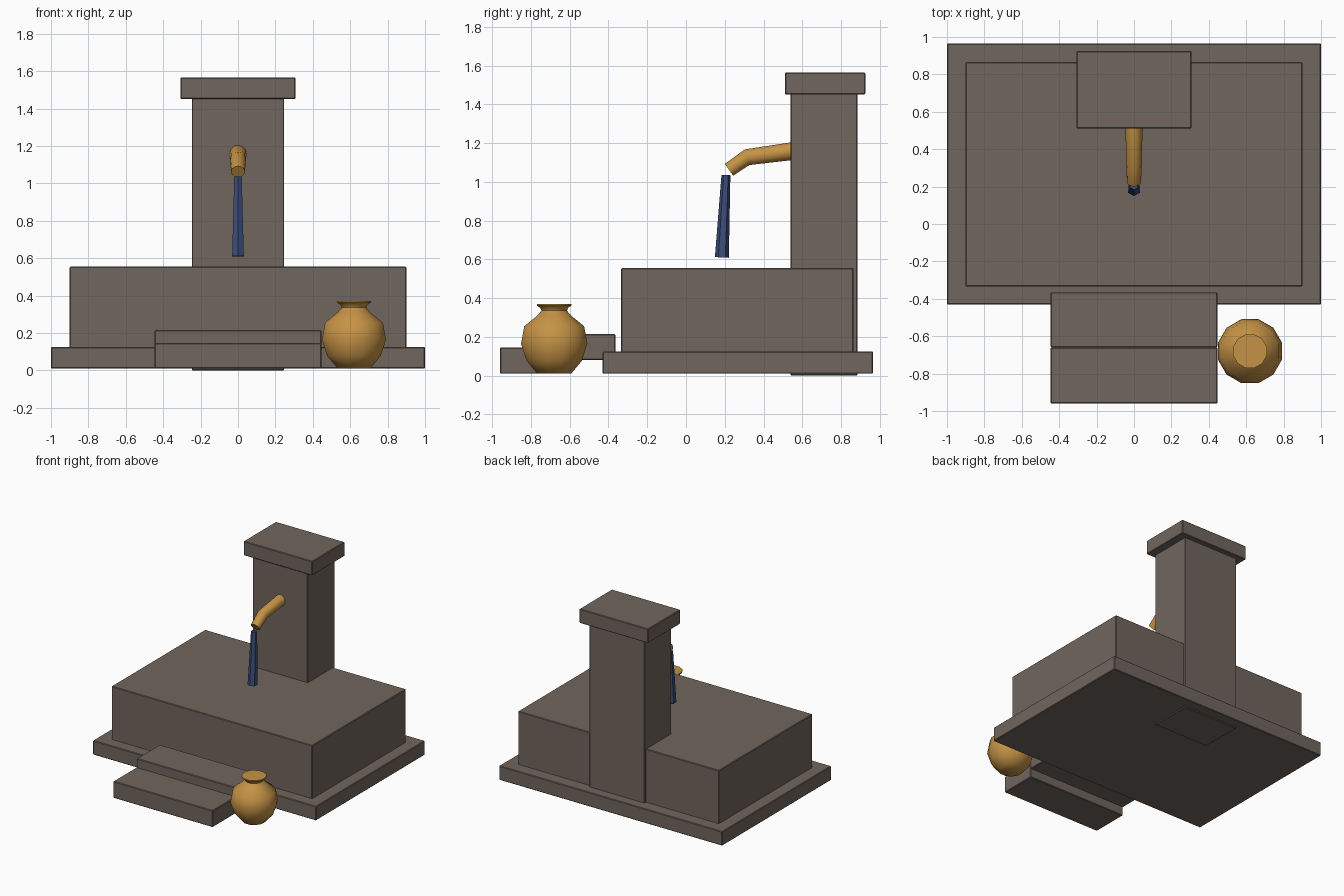
import bpy, math
from mathutils import Vector

if "Cube" in bpy.data.objects:
    bpy.data.objects.remove(bpy.data.objects["Cube"])


def material(name, rgb):
    m = bpy.data.materials.new(name)
    m.diffuse_color = (*rgb, 1)
    m.use_nodes = True
    m.node_tree.nodes["Principled BSDF"].inputs["Base Color"].default_value = m.diffuse_color
    return m


STONE = material("warm grey stone", (0.165, 0.132, 0.110))
BRASS = material("golden ochre", (0.56, 0.29, 0.06))
WATER = material("deep blue water", (0.045, 0.075, 0.19))


def block(name, x, y, z, bevel=0.005):
    """Box from half width x and (min, max) ranges y and z, with softened edges."""
    bpy.ops.mesh.primitive_cube_add(
        size=1, location=(0, sum(y) / 2, sum(z) / 2))
    ob = bpy.context.object
    ob.name = name
    ob.scale = (2 * x, y[1] - y[0], z[1] - z[0])
    bpy.ops.object.transform_apply(location=False, rotation=False, scale=True)
    mod = ob.modifiers.new("soft edges", 'BEVEL')
    mod.width, mod.segments = bevel, 1
    ob.data.materials.append(STONE)
    return ob


def rings_mesh(name, rings, mat, angle):
    """Skin equal-sided rings into one closed smooth-shaded body."""
    n = len(rings[0])
    verts = [v for ring in rings for v in ring]
    faces = [(r * n + i, r * n + (i + 1) % n, (r + 1) * n + (i + 1) % n, (r + 1) * n + i)
             for r in range(len(rings) - 1) for i in range(n)]
    faces.append(tuple(reversed(range(n))))
    faces.append(tuple(range(len(verts) - n, len(verts))))
    me = bpy.data.meshes.new(name)
    me.from_pydata(verts, [], faces)
    me.materials.append(mat)
    ob = bpy.data.objects.new(name, me)
    bpy.context.collection.objects.link(ob)
    bpy.ops.object.select_all(action='DESELECT')
    bpy.context.view_layer.objects.active = ob
    ob.select_set(True)
    bpy.ops.object.shade_smooth_by_angle(angle=math.radians(angle))
    return ob


def tube(name, stations, sides, mat, turn=0.0):
    """Tube in the x = 0 plane; stations are (y, z, radius)."""
    pts = [Vector((0, y, z)) for y, z, _ in stations]
    rings = []
    for i, p in enumerate(pts):
        d = (pts[min(i + 1, len(pts) - 1)] - pts[max(i - 1, 0)]).normalized()
        across = Vector((1, 0, 0))
        up = d.cross(across)
        r = stations[i][2]
        rings.append([p + r * (math.cos(a) * across + math.sin(a) * up)
                      for a in (turn + k * math.tau / sides for k in range(sides))])
    return rings_mesh(name, rings, mat, 40)


# Stone base, trough, pillar and cap
block("base_slab", 1.0, (-0.43, 0.965), (0.01, 0.125))
block("trough", 0.9, (-0.335, 0.865), (0.115, 0.555))
block("pillar", 0.247, (0.54, 0.885), (0.0, 1.455))
block("pillar_cap", 0.308, (0.51, 0.925), (1.45, 1.565))

# Two front steps
block("lower_step", 0.446, (-0.96, -0.66), (0.01, 0.145))
block("upper_step", 0.446, (-0.66, -0.365), (0.08, 0.215))

# Bent spout and falling water
tube("spout", [(0.56, 1.16, 0.046), (0.315, 1.127, 0.042), (0.222, 1.062, 0.037)],
     12, BRASS)
tube("water_stream", [(0.206, 1.035, 0.023), (0.185, 0.61, 0.036)],
     6, WATER, math.pi / 6)

# Round jar with a flared rim
profile = [(0.09, 0.01), (0.148, 0.077), (0.177, 0.165), (0.16, 0.255),
           (0.09, 0.31), (0.068, 0.335), (0.074, 0.35), (0.093, 0.362), (0.093, 0.371)]
rings = [[Vector((0.62 + r * math.cos(a), -0.68 + r * math.sin(a), z))
          for a in (math.pi / 12 + k * math.tau / 12 for k in range(12))]
         for r, z in profile]
rings_mesh("jar", rings, BRASS, 55)
